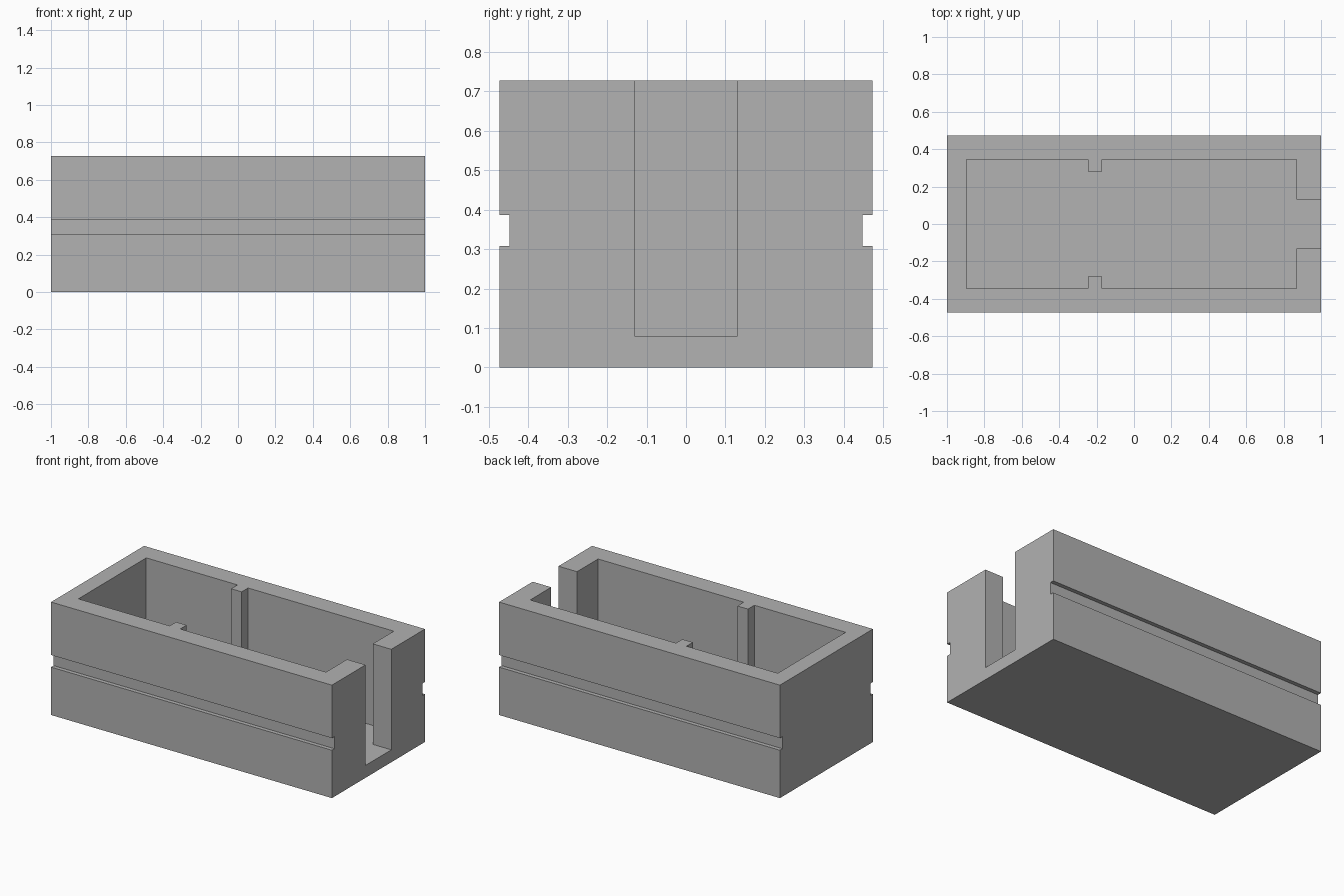
import bpy
import bmesh

if "Cube" in bpy.data.objects:
    bpy.data.objects.remove(bpy.data.objects["Cube"], do_unlink=True)

# Overall sizes
LENGTH, HALF_W, HEIGHT = 2.0, 0.473, 0.727
FLOOR = 0.08

# Single grey material
grey = bpy.data.materials.new("plain grey")
grey.use_nodes = True
colour = (0.445, 0.445, 0.445, 1)
grey.diffuse_color = colour
grey.node_tree.nodes["Principled BSDF"].inputs["Base Color"].default_value = colour


def prism(name, outline, z0, z1):
    """Extrude a plan outline from z0 up to z1."""
    bm = bmesh.new()
    face = bm.faces.new([bm.verts.new((x, y, z0)) for x, y in outline])
    top = bmesh.ops.extrude_face_region(bm, geom=[face])["geom"]
    for v in top:
        if isinstance(v, bmesh.types.BMVert):
            v.co.z = z1
    bmesh.ops.recalc_face_normals(bm, faces=bm.faces)
    mesh = bpy.data.meshes.new(name)
    bm.to_mesh(mesh)
    bm.free()
    mesh.materials.append(grey)
    obj = bpy.data.objects.new(name, mesh)
    bpy.context.collection.objects.link(obj)
    return obj


def rect(x0, x1, y0, y1):
    return [(x0, y0), (x1, y0), (x1, y1), (x0, y1)]


def cut(body, cutter):
    """Subtract a cutter, then remove it."""
    mod = body.modifiers.new(cutter.name, "BOOLEAN")
    mod.operation = "DIFFERENCE"
    mod.solver = "EXACT"
    mod.object = cutter
    cutter.hide_render = True
    bpy.context.view_layer.objects.active = body
    bpy.ops.object.modifier_apply(modifier=mod.name)
    bpy.data.objects.remove(cutter, do_unlink=True)


# Solid block
body = prism("open_box", rect(-LENGTH / 2, LENGTH / 2, -HALF_W, HALF_W), 0, HEIGHT)

# Cavity with a pair of divider ribs and an open slot in the right end
half = [(-0.895, 0.345), (-0.245, 0.345), (-0.245, 0.28), (-0.17, 0.28),
        (-0.17, 0.345), (0.868, 0.345), (0.868, 0.131), (1.1, 0.131)]
cavity = half + [(x, -y) for x, y in reversed(half)]
cut(body, prism("cavity_cutter", cavity, FLOOR, HEIGHT + 0.1))

# Long groove on the front and back
for side in (-1, 1):
    ys = sorted((side * 0.447, side * 0.6))
    cut(body, prism("groove_cutter", rect(-1.1, 1.1, *ys), 0.308, 0.386))
